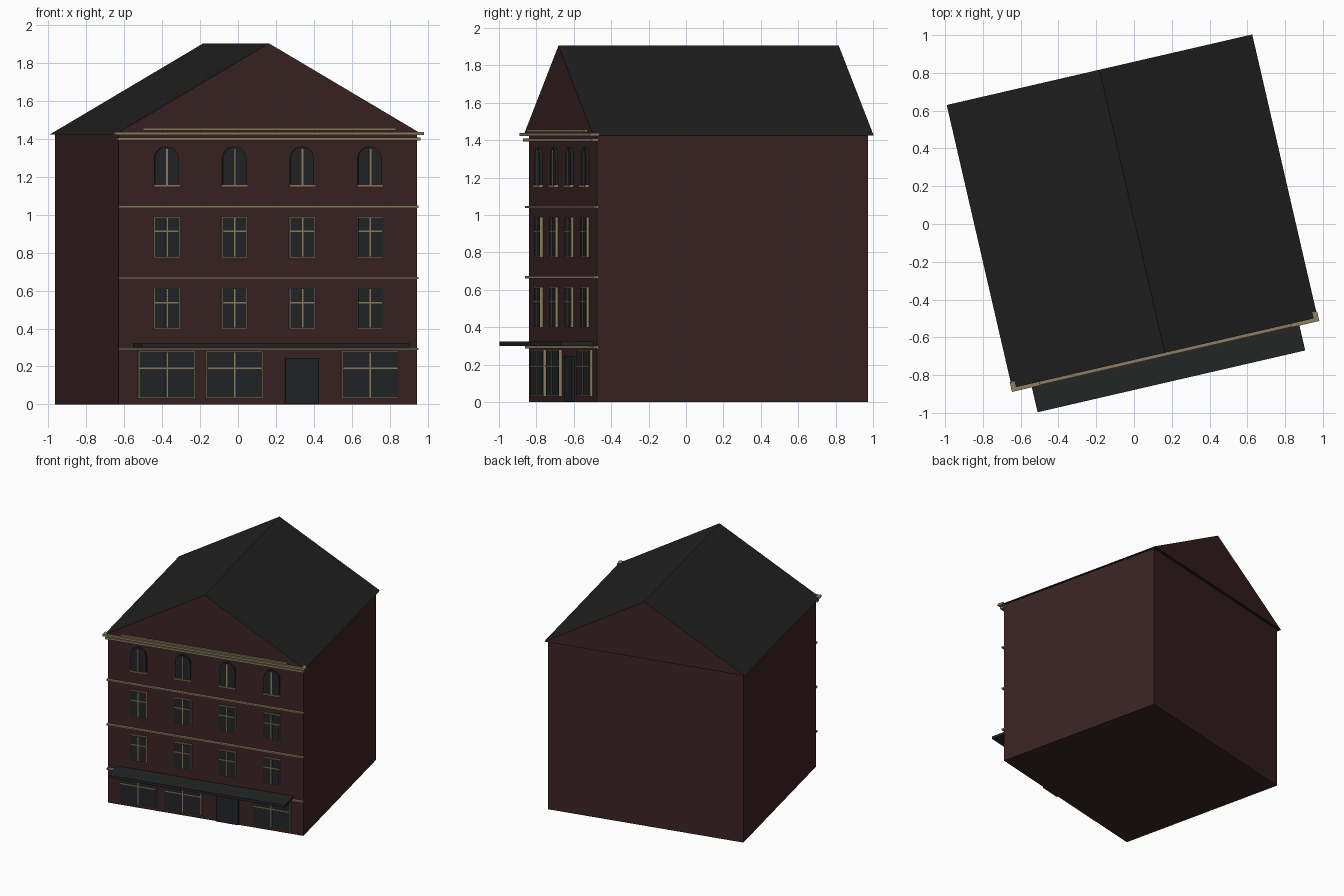
import bpy, bmesh, math
from mathutils import Matrix

cube = bpy.data.objects.get("Cube")
if cube:
    bpy.data.objects.remove(cube, do_unlink=True)


def material(name, rgb):
    m = bpy.data.materials.new(name)
    m.use_nodes = True
    m.diffuse_color = (*rgb, 1)
    m.node_tree.nodes["Principled BSDF"].inputs["Base Color"].default_value = (*rgb, 1)
    return m


BRICK = material("dark red brick", (0.044, 0.016, 0.017))
ROOF = material("charcoal roof", (0.0145, 0.0145, 0.0145))
GLASS = material("dark glass", (0.016, 0.018, 0.019))
TRIM = material("stone trim", (0.27, 0.21, 0.12))
AWNING = material("dark awning", (0.017, 0.018, 0.018))

# The house stands turned on its plot; local y = 0 is the street wall
PLACE = Matrix.Translation((0.1575, -0.6575, 0)) @ Matrix.Rotation(math.radians(13), 4, "Z")
HALF, DEPTH = 0.808, 1.488


def prism(name, outline, y0, y1, mats):
    """Extrude an (x, z) outline from y0 to y1."""
    bm = bmesh.new()
    face = bm.faces.new([bm.verts.new((x, y0, z)) for x, z in outline])
    ext = bmesh.ops.extrude_face_region(bm, geom=[face])["geom"]
    bmesh.ops.translate(bm, vec=(0, y1 - y0, 0),
                        verts=[g for g in ext if isinstance(g, bmesh.types.BMVert)])
    bmesh.ops.recalc_face_normals(bm, faces=bm.faces)
    mesh = bpy.data.meshes.new(name)
    bm.to_mesh(mesh)
    bm.free()
    for m in mats:
        mesh.materials.append(m)
    ob = bpy.data.objects.new(name, mesh)
    bpy.context.collection.objects.link(ob)
    ob.matrix_world = PLACE
    return ob


def box(name, x, half, z0, z1, y0, y1, mat):
    return prism(name, [(x - half, z0), (x + half, z0), (x + half, z1), (x - half, z1)],
                 y0, y1, [mat])


def window(name, x, half, z0, z1, transom):
    """Thin frame, glass plate and crossing glazing bars."""
    b = 0.005
    box(name + "_frame", x, half, z0, z1, -0.015, 0.01, TRIM)
    box(name + "_glass", x, half - b, z0 + b, z1 - b, -0.018, -0.012, GLASS)
    box(name + "_mullion", x, 0.004, z0 + b, z1 - b, -0.023, -0.016, TRIM)
    box(name + "_transom", x, half - b, transom - 0.004, transom + 0.004, -0.023, -0.016, TRIM)


# Walls and gabled roof, gable faces in brick
box("walls", 0, HALF, 0, 1.425, 0, DEPTH, BRICK)
roof = prism("roof", [(-0.83, 1.425), (0.83, 1.425), (0, 1.905)], -0.025, DEPTH + 0.025, [ROOF, BRICK])
for p in roof.data.polygons:
    p.material_index = 1 if abs(p.normal.y) > 0.9 else 0

# String courses and stepped cornice
for i, z in enumerate((0.292, 0.667, 1.043)):
    box(f"string_course_{i + 1}", 0, 0.811, z - 0.006, z + 0.006, -0.022, 0.005, TRIM)
box("cornice_lower", 0, 0.82, 1.392, 1.408, -0.03, 0.005, TRIM)
box("cornice_upper", 0, 0.835, 1.421, 1.437, -0.045, 0.008, TRIM)
box("cornice_cap", 0, 0.685, 1.444, 1.457, -0.042, -0.01, TRIM)

# Window columns
columns = [(i - 1.5) * 0.367 for i in range(4)]
for i, x in enumerate(columns):
    for floor, z in (("first", 0.397), ("second", 0.772)):
        window(f"{floor}_floor_window_{i + 1}", x, 0.07, z, z + 0.218, z + 0.14)

    # Round-headed top floor windows
    r, spring = 0.064, 1.296
    arc = [(x + r * math.cos(math.pi * k / 12), spring + r * math.sin(math.pi * k / 12))
           for k in range(13)]
    prism(f"arched_glass_{i + 1}", [(x - r, 1.155), (x + r, 1.155)] + arc, -0.015, 0.005, [GLASS])
    box(f"arched_mullion_{i + 1}", x, 0.005, 1.155, 1.348, -0.02, -0.01, TRIM)
    box(f"arched_sill_{i + 1}", x, 0.071, 1.147, 1.159, -0.025, 0.005, TRIM)

    # Shop front: three display windows and a door
    if i == 2:
        box("door", x, 0.091, 0.003, 0.245, -0.015, 0.005, GLASS)
    else:
        window(f"shop_window_{i + 1}", x, 0.154, 0.03, 0.28, 0.19)

# Flat awning over the shop front
box("awning", 0, 0.727, 0.3, 0.322, -0.18, 0.005, AWNING)
